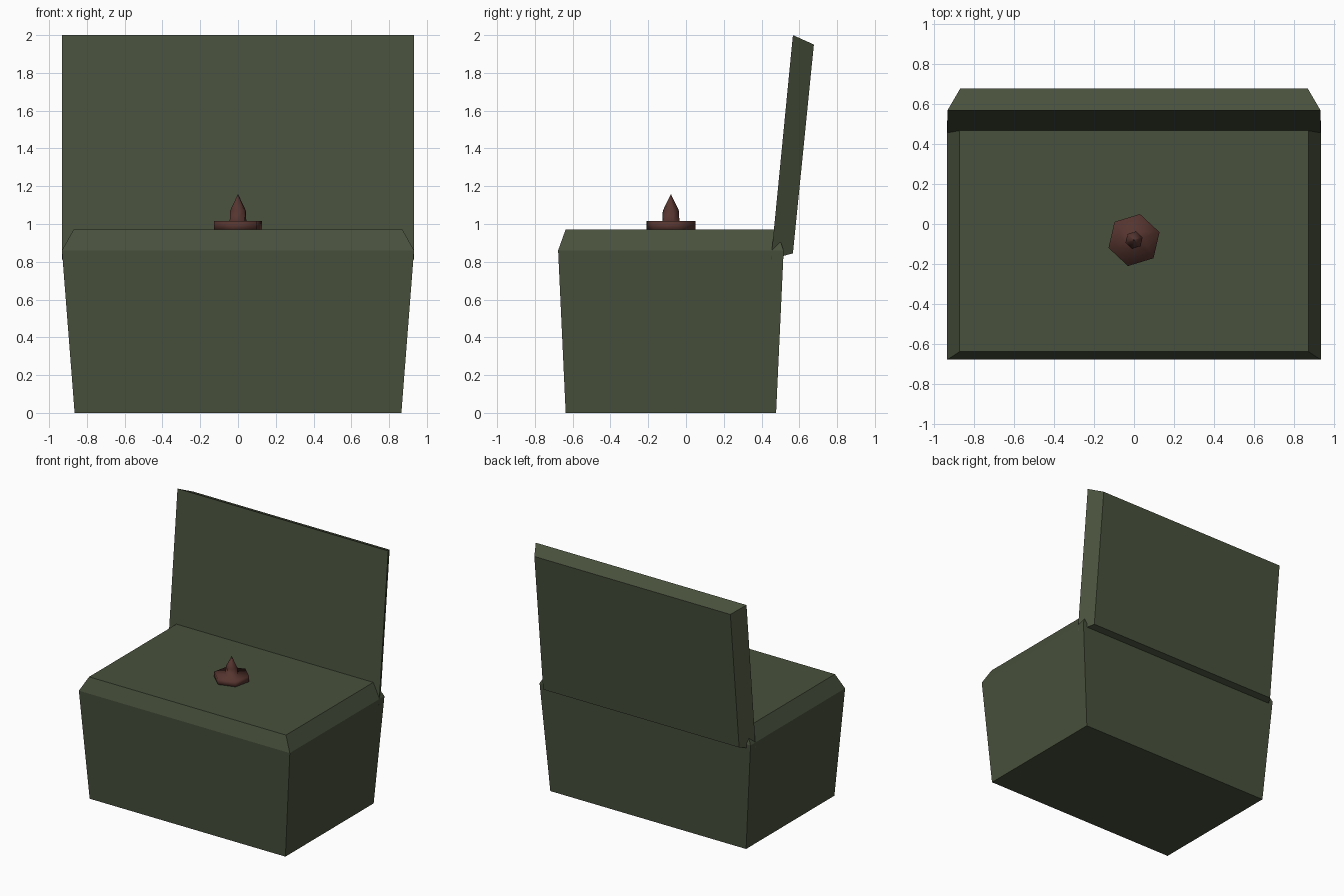
import bpy, bmesh, math

cube = bpy.data.objects.get("Cube")
if cube:
    bpy.data.objects.remove(cube)


def material(name, rgb):
    mat = bpy.data.materials.new(name)
    mat.use_nodes = True
    mat.diffuse_color = (*rgb, 1)
    mat.node_tree.nodes["Principled BSDF"].inputs["Base Color"].default_value = (*rgb, 1)
    return mat


green = material("dark olive green", (0.066, 0.082, 0.046))
brown = material("reddish brown", (0.095, 0.036, 0.029))


def loft(name, rings, mat, smooth=False):
    """Skin equal-length rings of points and cap both ends."""
    bm = bmesh.new()
    loops = [[bm.verts.new(p) for p in ring] for ring in rings]
    for a, b in zip(loops, loops[1:]):
        for i in range(len(a)):
            j = (i + 1) % len(a)
            bm.faces.new((a[i], a[j], b[j], b[i]))
    bm.faces.new(loops[0][::-1])
    bm.faces.new(loops[-1])
    bmesh.ops.remove_doubles(bm, verts=bm.verts, dist=0.0001)
    bmesh.ops.recalc_face_normals(bm, faces=bm.faces)
    for f in bm.faces:
        f.smooth = smooth
    mesh = bpy.data.meshes.new(name)
    bm.to_mesh(mesh)
    bm.free()
    mesh.materials.append(mat)
    obj = bpy.data.objects.new(name, mesh)
    bpy.context.collection.objects.link(obj)
    return obj


CY = -0.08  # centre of the box and spike


def rect(hx, hy, z):
    return [(sx * hx, CY + sy * hy, z) for sx, sy in ((-1, -1), (1, -1), (1, 1), (-1, 1))]


# Flared box with a bevelled top
loft("box_body", [rect(0.865, 0.557, 0), rect(0.932, 0.597, 0.86), rect(0.87, 0.557, 0.972)], green)


# Open lid: wide inner face, narrower outer face, tilted back
def lid_face(hx, low, high):
    return [(-hx, *low), (hx, *low), (hx, *high), (-hx, *high)]


loft("open_lid", [lid_face(0.931, (0.45, 0.812), (0.566, 2.0)),
                  lid_face(0.866, (0.566, 0.845), (0.677, 1.95))], green)


# Six-sided flange and pointed spike
def hexagon(r, z):
    angles = [math.radians(77 + 60 * i) for i in range(6)]
    return [(r * math.cos(a), CY + r * math.sin(a), z) for a in angles]


profile = [(0.133, 0.965), (0.133, 1.015), (0.046, 1.015), (0.044, 1.07), (0.001, 1.157)]
loft("spike", [hexagon(r, z) for r, z in profile], brown, smooth=True)
